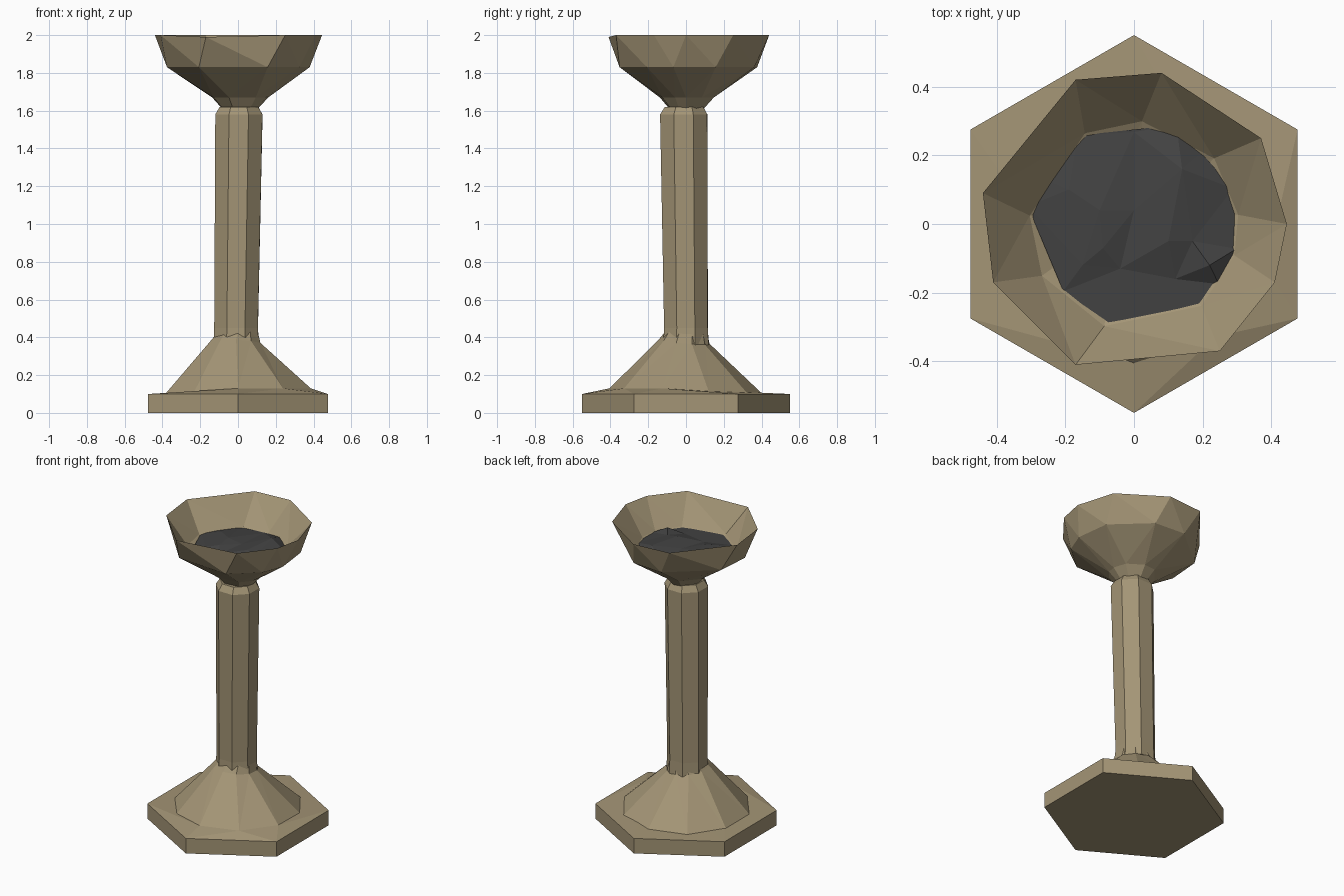
import bpy, bmesh
from math import sin, cos, radians, tau, atan2, hypot
from mathutils import Vector
from mathutils.geometry import delaunay_2d_cdt

cube = bpy.data.objects.get("Cube")
if cube:
    bpy.data.objects.remove(cube, do_unlink=True)


def material(name, color):
    m = bpy.data.materials.new(name)
    m.use_nodes = True
    m.diffuse_color = (*color, 1)
    bsdf = next(n for n in m.node_tree.nodes if n.type == 'BSDF_PRINCIPLED')
    bsdf.inputs["Base Color"].default_value = (*color, 1)
    return m


stone = material("warm stone", (0.37, 0.30, 0.18))
coal = material("charcoal", (0.055, 0.055, 0.055))


def finish(name, bm, mat):
    bmesh.ops.recalc_face_normals(bm, faces=bm.faces)
    me = bpy.data.meshes.new(name)
    bm.to_mesh(me)
    bm.free()
    me.materials.append(mat)
    ob = bpy.data.objects.new(name, me)
    bpy.context.scene.collection.objects.link(ob)
    return ob


def ring(n, r, z, phase=0, cx=0, cy=0, tilt=(0, 0)):
    """Regular ring of points, shifted and tilted for a hand-hewn look."""
    pts = []
    for i in range(n):
        a = radians(phase) + tau * i / n
        x, y = cx + r * cos(a), cy + r * sin(a)
        pts.append((x, y, z + tilt[0] * x + tilt[1] * y))
    return pts


def loft(name, rings, mat):
    """Skin a stack of equal rings and cap both ends."""
    bm = bmesh.new()
    loops = [[bm.verts.new(p) for p in r] for r in rings]
    n = len(loops[0])
    for a, b in zip(loops, loops[1:]):
        for i in range(n):
            j = (i + 1) % n
            bm.faces.new((a[i], a[j], b[j], b[i]))
    bm.faces.new(loops[0])
    bm.faces.new(loops[-1])
    bmesh.ops.triangulate(bm, faces=[f for f in bm.faces if len(f.verts) == 4])
    return finish(name, bm, mat)


# Hexagonal plinth, its top swelling slightly up to the foot at the front
foot_edge = [(x, y, 0.13 if x - y > 0.3 else 0.1)
             for x, y, z in ring(10, 0.405, 0.1, 18)]
bm = bmesh.new()
for p in ring(6, 0.55, 0, 30) + ring(6, 0.55, 0.1, 30) + foot_edge:
    bm.verts.new(p)
hull = bmesh.ops.convex_hull(bm, input=bm.verts)
loose = [v for v in bm.verts if not v.link_faces]
bmesh.ops.delete(bm, geom=loose, context='VERTS')
finish("plinth", bm, stone)

# Conical foot
loft("foot", [foot_edge,
              ring(10, 0.135, 0.375, 18, -0.01, -0.01, (-0.07, -0.08)),
              ring(10, 0.11, 0.43, 18)], stone)

# Faceted column, leaning a little towards the front at its top
loft("column", [ring(8, 0.13, 0.36, 22, -0.01, 0),
                ring(8, 0.125, 0.45, 22, -0.01, 0),
                ring(8, 0.135, 1.58, 22, 0.005, -0.012),
                ring(8, 0.11, 1.62, 22, 0.005, -0.01)], stone)

# Bowl: nine-sided, flared neck, thick wall and hollow inside
rim_xy = [(0.445, 0), (0.37, 0.25), (0.08, 0.44), (-0.17, 0.42), (-0.44, 0.09),
          (-0.41, -0.17), (-0.17, -0.41), (0.25, -0.37), (0.41, -0.17)]


def rim_ring(r, z, cx=0, cy=0, turn=0):
    """Ring of radius r that keeps the rim's uneven spacing."""
    out = []
    for x, y in rim_xy:
        a = atan2(y, x) + radians(turn)
        out.append((cx + r * cos(a), cy + r * sin(a), z))
    return out


rim = [(x, y, 1.99 if (x, y) == rim_xy[6] else 2) for x, y in rim_xy]
loft("bowl", [rim_ring(0.09, 1.585, 0.01),
              rim_ring(0.095, 1.61, 0.01),
              rim_ring(0.15, 1.67, 0.01),
              rim_ring(0.385, 1.83, 0, 0, -10),
              rim,
              rim_ring(0.305, 1.83, 0, -0.005, 6),
              rim_ring(0.15, 1.75)], stone)

# Bed of charcoal: uneven outline with lumps and hollows
outline = [(-0.3, 0.05), (-0.26, 0.13), (-0.16, 0.25), (0, 0.26), (0.12, 0.28),
           (0.19, 0.2), (0.28, 0.1), (0.29, -0.07), (0.24, -0.17),
           (0.13, -0.28), (-0.04, -0.3), (-0.2, -0.19)]
lumps = [(0.14, 0.16, 1.87), (0, 0.04, 1.84), (-0.1, 0.04, 1.855),
         (-0.09, -0.07, 1.85), (-0.04, -0.13, 1.83), (0.1, -0.05, 1.86),
         (0.17, -0.05, 1.85), (0.12, -0.16, 1.83), (0.22, -0.12, 1.86),
         (-0.19, 0.1, 1.845), (-0.15, -0.12, 1.84)]
points = [(1.03 * x, 1.03 * y, 1.825) for x, y in outline] + lumps
flat, _, tris, source, _, _ = delaunay_2d_cdt(
    [Vector(p[:2]) for p in points], [], [], 0, 1e-5)
bm = bmesh.new()
verts = [bm.verts.new((v.x, v.y, points[s[0]][2])) for v, s in zip(flat, source)]
for t in tris:
    bm.faces.new([verts[i] for i in t])
# Close the underside so the bed is solid
base = bm.verts.new((0, 0, 1.76))
for e in [e for e in bm.edges if e.is_boundary]:
    bm.faces.new((e.verts[0], e.verts[1], base))
finish("charcoal_bed", bm, coal)
